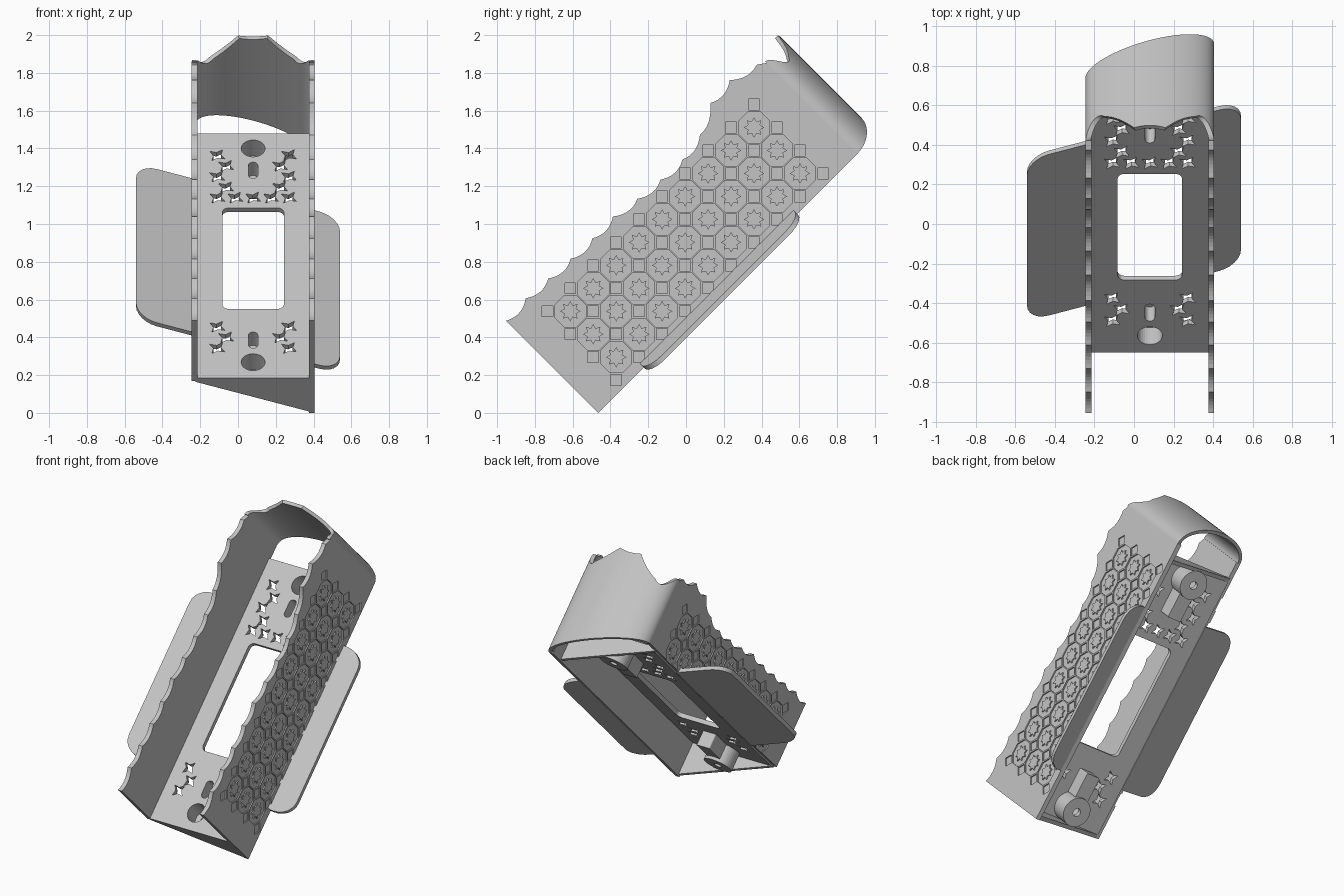
import bpy, bmesh
from math import sin, cos, pi, radians
from mathutils import Matrix

if "Cube" in bpy.data.objects:
    bpy.data.objects.remove(bpy.data.objects["Cube"])

gray = bpy.data.materials.new("light gray plastic")
gray.use_nodes = True
COLOR = (0.55, 0.55, 0.55, 1)
gray.diffuse_color = COLOR
gray.node_tree.nodes["Principled BSDF"].inputs["Base Color"].default_value = COLOR

# Everything is built lying flat (x across, y along, z up), then tilted
TILT = Matrix.Translation((0, -0.465, 0)) @ Matrix.Rotation(radians(45), 4, "X")
MID = 0.08          # centre of the tray across x
LEFT, RIGHT = -0.245, 0.405
DECK = 0.26         # top of the tray floor


def back(x):
    """Height of the slanted underside."""
    return 0.24 * (RIGHT - x) / (RIGHT - LEFT)


def flat(a, b, c):
    return (a, b, c)


def sideways(a, b, c):
    return (c, a, b)


def endways(a, b, c):
    return (a, c, b)


def slanted(a, b, c):
    return (a, b, c + back(a))


def prism(bm, pts, lo, hi, place=flat):
    bottom = [bm.verts.new(place(a, b, lo)) for a, b in pts]
    top = [bm.verts.new(place(a, b, hi)) for a, b in pts]
    bm.faces.new(bottom[::-1])
    bm.faces.new(top)
    for i in range(len(pts)):
        j = (i + 1) % len(pts)
        bm.faces.new((bottom[i], bottom[j], top[j], top[i]))


def finish(name, bm, smooth=False):
    bmesh.ops.recalc_face_normals(bm, faces=bm.faces)
    mesh = bpy.data.meshes.new(name)
    bm.to_mesh(mesh)
    bm.free()
    mesh.materials.append(gray)
    ob = bpy.data.objects.new(name, mesh)
    bpy.context.scene.collection.objects.link(ob)
    ob.matrix_world = TILT
    if smooth:
        bpy.ops.object.select_all(action="DESELECT")
        ob.select_set(True)
        bpy.context.view_layer.objects.active = ob
        bpy.ops.object.shade_smooth_by_angle(angle=radians(30))
    return ob


def carve(ob, cutter_bm):
    cutter = finish("cutter", cutter_bm)
    cutter.hide_render = True
    mod = ob.modifiers.new("carve", "BOOLEAN")
    mod.operation, mod.solver, mod.object = "DIFFERENCE", "EXACT", cutter
    bpy.context.view_layer.update()
    graph = bpy.context.evaluated_depsgraph_get()
    mesh = bpy.data.meshes.new_from_object(ob.evaluated_get(graph))
    ob.modifiers.clear()
    ob.data = mesh
    bpy.data.objects.remove(cutter)


def ring(a, b, radii, n, turn=0.0):
    """Polygon or star: radii are used in turn around the centre."""
    return [(a + radii[i % len(radii)] * cos(turn + 2 * pi * i / n),
             b + radii[i % len(radii)] * sin(turn + 2 * pi * i / n)) for i in range(n)]


def rounded(x0, y0, x1, y1, r, corners=(1, 1, 1, 1)):
    pts = []
    for k, (cx, cy) in enumerate(((x1, y1), (x0, y1), (x0, y0), (x1, y0))):
        if not corners[k]:
            pts.append((cx, cy))
            continue
        ox = cx - r if cx == x1 else cx + r
        oy = cy - r if cy == y1 else cy + r
        for s in range(7):
            t = pi / 2 * (k + s / 6)
            pts.append((ox + r * cos(t), oy + r * sin(t)))
    return pts


def scallop(cusps, depth, n=8):
    pts = []
    for (a, b), (c, d) in zip(cusps, cusps[1:]):
        for i in range(n):
            s = i / n
            pts.append((a + (c - a) * s, b + (d - b) * s - depth * 4 * s * (1 - s)))
    return pts + [cusps[-1]]


# Side walls with scalloped rims and engraved star tiles
heights = (0.69, 0.70, 0.69, 0.68, 0.675, 0.68, 0.655, 0.64, 0.633, 0.66, 0.74, 0.753, 0.71)
rim = scallop([(0.158 * i, h) for i, h in enumerate(heights)], 0.025)
STEP, ENGRAVE = 0.172, 0.008
for name, inner, outer in (("left_wall", 0.375, RIGHT), ("right_wall", -0.215, LEFT)):
    low = back(outer)
    bm = bmesh.new()
    prism(bm, [(1.94, low), (0, low)] + rim + [(1.94, 0.68)], inner, outer, sideways)
    wall = finish(name, bm)
    out = 1 if outer > inner else -1
    floor, proud = outer - out * ENGRAVE, outer + out * 0.02
    pockets, stars = bmesh.new(), bmesh.new()
    for i in range(10):
        for j in range(4):
            u, v = 0.19 + STEP * i, 0.055 + STEP * j
            if v > low + 0.045:
                prism(pockets, ring(u, v, [0.041], 4), floor, proud, sideways)
            u, v = u + STEP / 2, v + STEP / 2
            if i < 9 and j < 3 and v > low + 0.07:
                prism(pockets, ring(u, v, [0.089], 8, pi / 8), floor, proud, sideways)
                prism(stars, ring(u, v, [0.054, 0.034], 16), floor - out * 0.002, outer, sideways)
    carve(wall, pockets)
    finish(name + "_stars", stars)

# Curved end hood with a wavy top rim
crest = scallop([(LEFT, 0.69), (-0.2, 0.61), (-0.15, 0.62), (0, 0.74), (0.16, 0.74),
                 (0.31, 0.62), (0.36, 0.61), (RIGHT, 0.69)], 0.012)


def crest_height(x):
    for (a, b), (c, d) in zip(crest, crest[1:]):
        if x <= c:
            return b + (d - b) * max(0, x - a) / (c - a)
    return crest[-1][1]


bm = bmesh.new()
loops = []
SEG = 64
for i in range(SEG + 1):
    t = pi * i / SEG
    xo, yo = MID + 0.325 * cos(t), 1.94 + 0.15 * sin(t)
    xi, yi = MID + 0.298 * cos(t), 1.94 + 0.128 * sin(t)
    h = crest_height(xo)
    loops.append([bm.verts.new(p) for p in (
        (xo, yo, back(xo)), (xo, yo, h), (xi, yi, h), (xi, yi, back(xi)))])
for p, q in zip(loops, loops[1:]):
    for k in range(4):
        m = (k + 1) % 4
        bm.faces.new((p[k], p[m], q[m], q[k]))
bm.faces.new(loops[0])
bm.faces.new(loops[-1][::-1])
finish("end_hood", bm, True)

# Tray floor with window, screw holes, slots and star cutouts
bm = bmesh.new()
prism(bm, [(-0.22, 0), (0.38, 0), (0.38, 1.83), (-0.22, 1.83)], DECK - 0.03, DECK)
tray = finish("tray_floor", bm)
cut = bmesh.new()


def hole(pts):
    prism(cut, pts, DECK - 0.1, DECK + 0.1)


hole(rounded(MID - 0.163, 0.518, MID + 0.163, 1.275, 0.035))
SCREWS, SLOTS = (0.12, 1.72), (0.285, 1.557)
for y in SCREWS:
    hole(ring(MID, y, [0.063], 32))
for y in SLOTS:
    hole(rounded(MID - 0.025, y - 0.06, MID + 0.025, y + 0.06, 0.024))
spots = [(dx, y) for s in (-1, 1) for dx, y in (
    (0.19 * s, 0.226), (0.19 * s, 0.386), (0.143 * s, 0.306), (0.19 * s, 1.352),
    (0.19 * s, 1.51), (0.19 * s, 1.67), (0.143 * s, 1.43), (0.143 * s, 1.59), (0.095 * s, 1.352))]
for dx, y in spots + [(0, 1.352)]:
    hole(ring(MID + dx, y, [0.05, 0.02], 8, radians(55)))
carve(tray, cut)

# Screw bosses and slot housings under the floor
for where, y, ys in (("lower", SCREWS[0], SLOTS[0]), ("upper", SCREWS[1], SLOTS[1])):
    bm, cut = bmesh.new(), bmesh.new()
    prism(bm, ring(MID, y, [0.095], 40), 0.11, DECK - 0.03)
    boss = finish(where + "_screw_boss", bm)
    prism(cut, ring(MID, y, [0.063], 32), 0.14, DECK)
    carve(boss, cut)
    cut = bmesh.new()
    prism(cut, ring(MID, y, [0.026], 20), 0.05, 0.2)
    carve(boss, cut)
    bm, cut = bmesh.new(), bmesh.new()
    prism(bm, rounded(MID - 0.05, ys - 0.085, MID + 0.05, ys + 0.085, 0.01), 0.13, DECK - 0.03)
    box = finish(where + "_slot_housing", bm)
    prism(cut, rounded(MID - 0.025, ys - 0.06, MID + 0.025, ys + 0.06, 0.024), 0.16, DECK)
    carve(box, cut)

# Wedge walls closing both ends below the floor
for name, y in (("lower_end_wall", 0), ("upper_end_wall", 1.805)):
    bm = bmesh.new()
    prism(bm, [(-0.225, back(-0.225)), (0.385, back(0.385)), (0.385, DECK - 0.01),
               (-0.225, DECK - 0.01)], y, y + 0.025, endways)
    finish(name, bm)

# Side wings following the slanted underside
for name, x0, x1, corners in (("left_wing", 0.385, 0.54, (1, 0, 0, 1)),
                              ("right_wing", -0.54, -0.225, (0, 1, 1, 0))):
    bm = bmesh.new()
    prism(bm, rounded(x0, 0.34, x1, 1.49, 0.11, corners), 0, 0.027, slanted)
    finish(name, bm, True)
